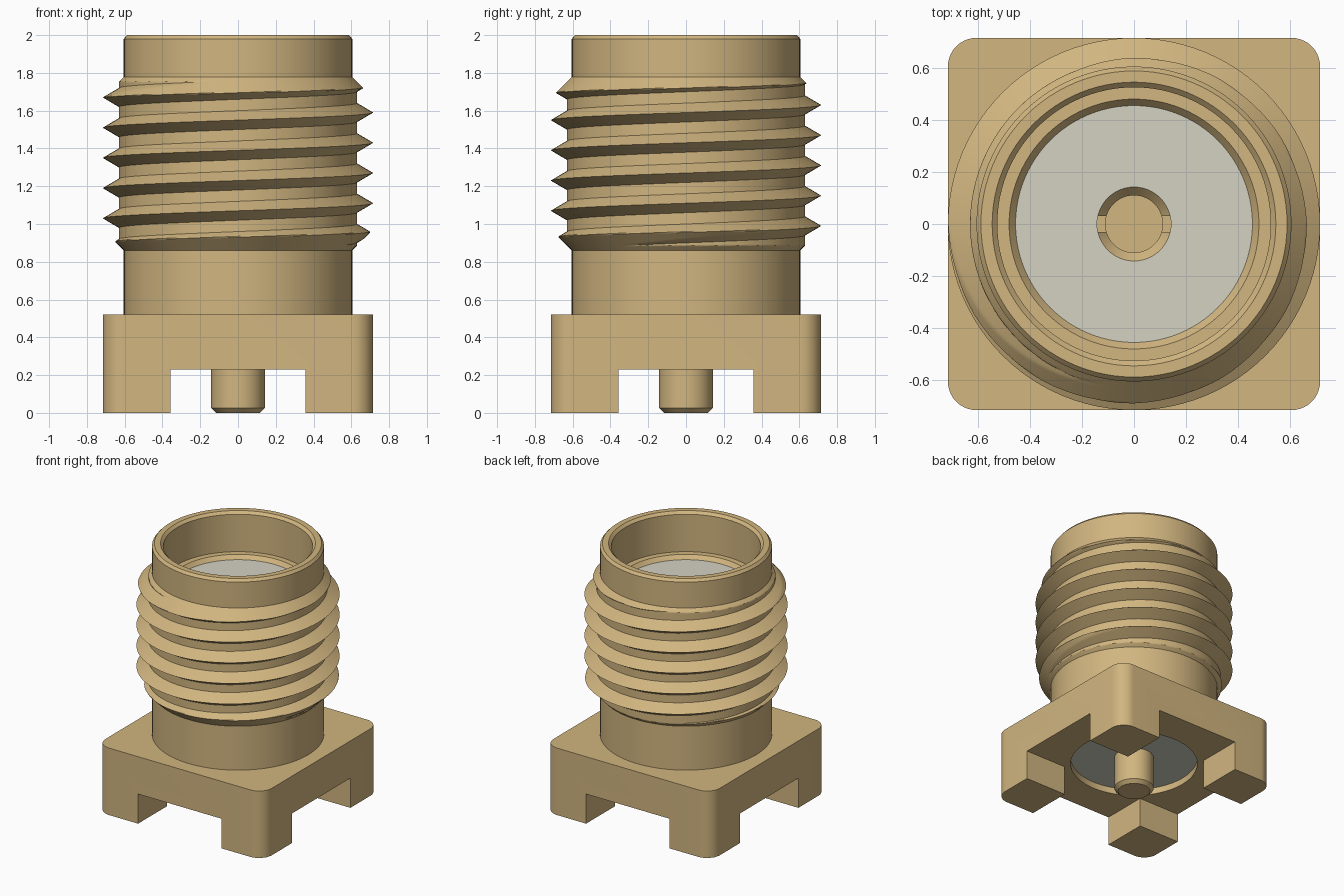
import bpy, bmesh, math

if "Cube" in bpy.data.objects:
    bpy.data.objects.remove(bpy.data.objects["Cube"])

SEG = 96


def material(name, color):
    m = bpy.data.materials.new(name)
    m.use_nodes = True
    m.diffuse_color = color
    m.node_tree.nodes["Principled BSDF"].inputs["Base Color"].default_value = color
    return m


GOLD = material("gold plating", (0.64, 0.465, 0.215, 1))
PLASTIC = material("pale insulator", (0.66, 0.645, 0.54, 1))


def make(name, bm, mat):
    bmesh.ops.recalc_face_normals(bm, faces=bm.faces)
    mesh = bpy.data.meshes.new(name)
    bm.to_mesh(mesh)
    bm.free()
    mesh.materials.append(mat)
    ob = bpy.data.objects.new(name, mesh)
    bpy.context.collection.objects.link(ob)
    return ob


def activate(ob):
    bpy.ops.object.select_all(action='DESELECT')
    ob.select_set(True)
    bpy.context.view_layer.objects.active = ob


def smooth(ob, angle=28):
    activate(ob)
    bpy.ops.object.shade_smooth_by_angle(angle=math.radians(angle))


def lathe(name, profile, mat, closed=True):
    """Spin (radius, height) points about the z axis."""
    bm = bmesh.new()
    verts = [bm.verts.new((r, 0, z)) for r, z in profile]
    edges = [bm.edges.new(p) for p in zip(verts, verts[1:])]
    if closed:
        edges.append(bm.edges.new((verts[-1], verts[0])))
    bmesh.ops.spin(bm, geom=verts + edges, cent=(0, 0, 0), axis=(0, 0, 1),
                   angle=math.tau, steps=SEG)
    bmesh.ops.remove_doubles(bm, verts=bm.verts, dist=1e-5)
    return make(name, bm, mat)


def box(name, size, center, mat, radius=0):
    bm = bmesh.new()
    bmesh.ops.create_cube(bm, size=1)
    bmesh.ops.scale(bm, vec=size, verts=bm.verts)
    bmesh.ops.translate(bm, vec=center, verts=bm.verts)
    if radius:
        upright = [e for e in bm.edges
                   if abs(e.verts[0].co.z - e.verts[1].co.z) > 0.01]
        bmesh.ops.bevel(bm, geom=upright, offset=radius, segments=10,
                        profile=0.5, affect='EDGES')
    return make(name, bm, mat)


def cut(ob, cutter):
    cutter.hide_render = True
    mod = ob.modifiers.new("cut", 'BOOLEAN')
    mod.operation = 'DIFFERENCE'
    mod.solver = 'EXACT'
    mod.object = cutter
    activate(ob)
    bpy.ops.object.modifier_apply(modifier=mod.name)
    bpy.data.objects.remove(cutter)


# Square base: crossing channels leave four corner legs, a bore holds the insulator
base = box("base", (1.43, 1.43, 0.52), (0, 0, 0.26), GOLD, radius=0.11)
cut(base, box("channel_x", (2, 0.715, 0.46), (0, 0, 0), GOLD))
cut(base, box("channel_y", (0.715, 2, 0.46), (0, 0, 0), GOLD))
cut(base, lathe("bore", [(0, 0.1), (0.46, 0.1), (0.46, 0.45), (0, 0.45)], GOLD, closed=False))
smooth(base)

# Hollow barrel with chamfered rim and inner step
barrel = lathe("barrel", [
    (0.46, 0.44), (0.605, 0.44), (0.605, 1.98), (0.588, 2.0), (0.545, 2.0),
    (0.525, 1.98), (0.525, 1.69), (0.48, 1.69), (0.455, 1.66), (0.455, 1.6),
    (0.46, 1.6)], GOLD)
smooth(barrel)

# Right-hand screw thread, tapered at both ends into the barrel
LOW, HIGH, PITCH, STEPS = 0.86, 1.78, 0.16, 32
ROOT, CREST, HALF = 0.63, 0.715, 0.05
CREST_Z = 1.59
bm = bmesh.new()
dz = PITCH / STEPS
start = CREST_Z - 6 * PITCH
rows = 8 * STEPS
columns = []
for j in range(SEG + 1):
    a = math.tau * j / SEG
    column = []
    for k in range(rows + 1):
        z = min(max(start + k * dz + PITCH * j / SEG, LOW), HIGH)
        off = abs((k + STEPS // 2) % STEPS - STEPS // 2) * dz
        r = max(ROOT, CREST - (CREST - ROOT) * off / HALF)
        r = min(r, 0.604 + z - LOW, 0.604 + HIGH - z)
        column.append(bm.verts.new((r * math.cos(a), r * math.sin(a), z)))
    columns.append(column)
for c, d in zip(columns, columns[1:]):
    for k in range(rows):
        if c[k + 1].co.z - c[k].co.z > 1e-5 or d[k + 1].co.z - d[k].co.z > 1e-5:
            bm.faces.new((c[k], d[k], d[k + 1], c[k + 1]))
bmesh.ops.remove_doubles(bm, verts=bm.verts, dist=1e-5)
bmesh.ops.delete(bm, geom=[v for v in bm.verts if not v.link_faces], context='VERTS')
smooth(make("screw_thread", bm, GOLD), 22)

# Insulator sleeve
insulator = lathe("insulator", [(0.142, 0.28), (0.459, 0.28), (0.459, 1.6), (0.455, 1.6),
                                (0.455, 1.66), (0.142, 1.66)], PLASTIC)
smooth(insulator)

# Centre contact: chamfered pin below, slotted socket above
contact = lathe("centre_contact", [
    (0, 0), (0.115, 0), (0.142, 0.025), (0.142, 1.66), (0.11, 1.625),
    (0.11, 1.2), (0, 1.2)], GOLD, closed=False)
cut(contact, box("slot", (0.5, 0.06, 0.5), (0, 0, 1.6), GOLD))
smooth(contact)
